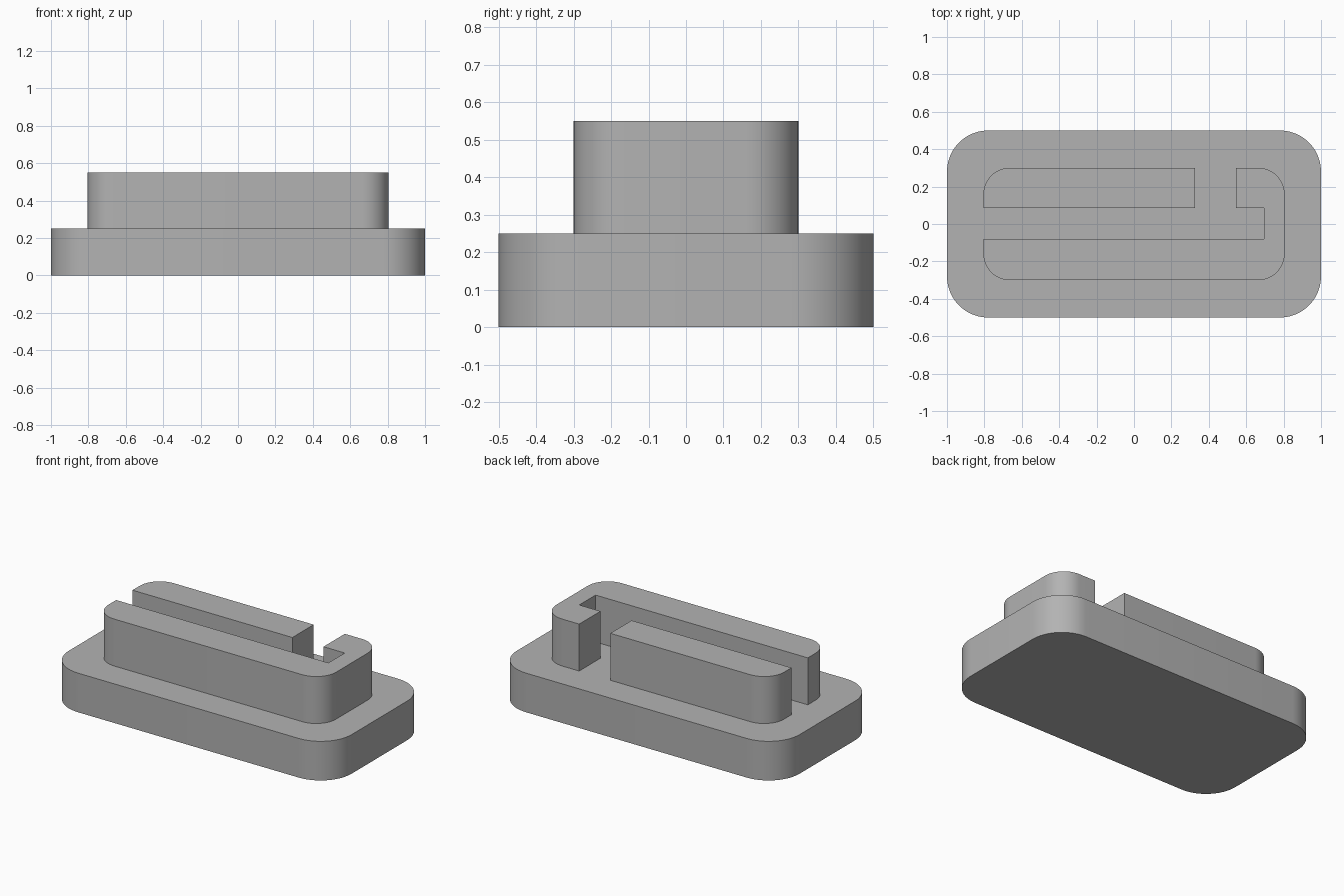
import bpy, bmesh, math
from mathutils import Vector

cube = bpy.data.objects.get("Cube")
if cube:
    bpy.data.objects.remove(cube, do_unlink=True)

grey = bpy.data.materials.new("plain grey")
grey.use_nodes = True
colour = (0.45, 0.45, 0.45, 1)
grey.diffuse_color = colour
grey.node_tree.nodes["Principled BSDF"].inputs["Base Color"].default_value = colour


def outline(corners, steps=12):
    """Expand right-angled corners (x, y, radius) into a rounded outline."""
    points = []
    for i, (x, y, r) in enumerate(corners):
        p = Vector((x, y))
        if not r:
            points.append(p)
            continue
        back = (Vector(corners[i - 1][:2]) - p).normalized() * r
        ahead = (Vector(corners[(i + 1) % len(corners)][:2]) - p).normalized() * r
        for k in range(steps + 1):
            a = math.pi / 2 * k / steps
            points.append(p + back * (1 - math.sin(a)) + ahead * (1 - math.cos(a)))
    return points


def prism(name, corners, bottom, top):
    bm = bmesh.new()
    face = bm.faces.new([bm.verts.new((p.x, p.y, bottom)) for p in outline(corners)])
    new = bmesh.ops.extrude_face_region(bm, geom=[face])["geom"]
    verts = [v for v in new if isinstance(v, bmesh.types.BMVert)]
    bmesh.ops.translate(bm, verts=verts, vec=(0, 0, top - bottom))
    bmesh.ops.recalc_face_normals(bm, faces=bm.faces)
    mesh = bpy.data.meshes.new(name)
    bm.to_mesh(mesh)
    bm.free()
    mesh.materials.append(grey)
    obj = bpy.data.objects.new(name, mesh)
    bpy.context.collection.objects.link(obj)
    bpy.ops.object.select_all(action="DESELECT")
    obj.select_set(True)
    bpy.context.view_layer.objects.active = obj
    bpy.ops.object.shade_smooth_by_angle(angle=math.radians(30))


# Shared dimensions
W, D, R = 0.805, 0.3, 0.14
SLOT_FRONT, SLOT_BACK, SLOT_END = -0.08, 0.085, 0.695
GAP_LEFT, GAP_RIGHT = 0.545, 0.325
FLOOR, TOP = 0.25, 0.55

# Rounded base slab
prism("base", [(-1, -0.5, 0.22), (1, -0.5, 0.22), (1, 0.5, 0.22), (-1, 0.5, 0.22)], 0, FLOOR)

# Hooked wall along the front, around the end and back to the gap
prism("hooked_wall", [
    (-W, -D, R), (W, -D, R), (W, D, R), (GAP_LEFT, D, 0),
    (GAP_LEFT, SLOT_BACK, 0), (SLOT_END, SLOT_BACK, 0),
    (SLOT_END, SLOT_FRONT, 0), (-W, SLOT_FRONT, 0)], FLOOR, TOP)

# Separate straight wall along the back
prism("back_wall", [
    (-W, SLOT_BACK, 0), (GAP_RIGHT, SLOT_BACK, 0),
    (GAP_RIGHT, D, 0), (-W, D, R)], FLOOR, TOP)
